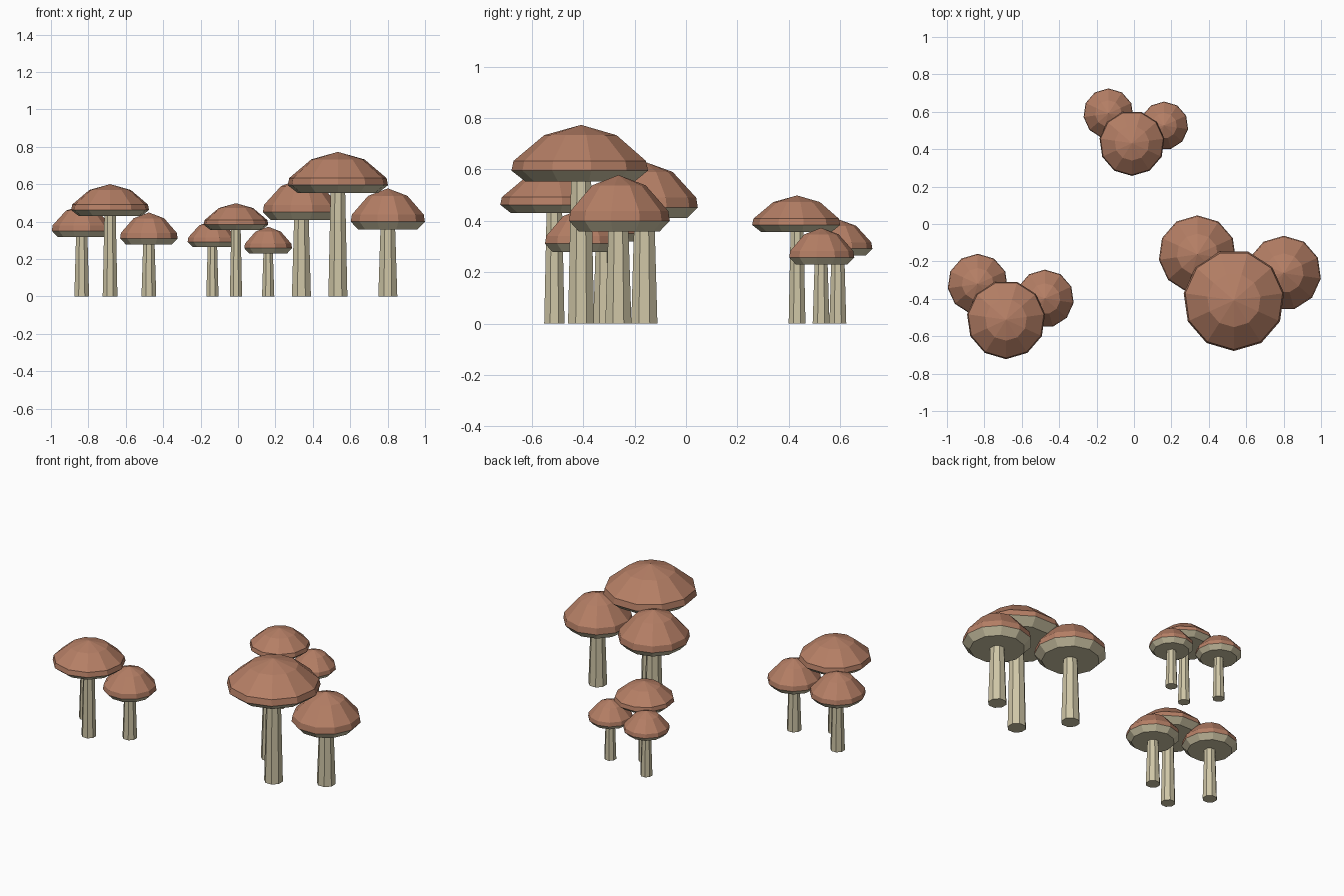
import bpy, bmesh
from math import sin, cos, pi

if "Cube" in bpy.data.objects:
    bpy.data.objects.remove(bpy.data.objects["Cube"])


def material(name, rgb):
    m = bpy.data.materials.new(name)
    m.diffuse_color = (*rgb, 1)
    m.use_nodes = True
    m.node_tree.nodes["Principled BSDF"].inputs["Base Color"].default_value = m.diffuse_color
    return m


BROWN = material("cap_brown", (0.46, 0.21, 0.13))
BEIGE = material("stem_beige", (0.62, 0.56, 0.38))


def lathe(name, profile, sides, start, loc, scale, mats, split=None):
    """Closed faceted solid from (radius, z) points; bands from index `split` on use mats[1]."""
    bm = bmesh.new()
    rings = []
    for r, z in profile:
        n = 1 if r == 0 else sides
        rings.append([bm.verts.new((r * cos(start + 2 * pi * i / sides),
                                    r * sin(start + 2 * pi * i / sides), z))
                      for i in range(n)])
    for k, (a, b) in enumerate(zip(rings, rings[1:])):
        for i in range(sides):
            j = (i + 1) % sides
            vs = [a[i % len(a)], a[j % len(a)], b[j % len(b)], b[i % len(b)]]
            f = bm.faces.new(list(dict.fromkeys(vs)))
            f.material_index = 1 if split is not None and k >= split else 0
    bmesh.ops.recalc_face_normals(bm, faces=bm.faces[:])
    me = bpy.data.meshes.new(name)
    bm.to_mesh(me)
    bm.free()
    for m in mats:
        me.materials.append(m)
    ob = bpy.data.objects.new(name, me)
    ob.location = loc
    ob.scale = (scale,) * 3
    bpy.context.collection.objects.link(ob)


def mushroom(tag, loc, s, radius, base, start):
    # tapered stem
    lathe(tag + "_stem", [(0, 0), (0.055, 0), (0.042, base + 0.02), (0, base + 0.02)],
          8, pi / 8, loc, s, [BEIGE])
    # domed cap with a turned-down rim and pale underside
    cap = [(0, 0.22), (0.53, 0.18), (0.97, 0.08), (1.0, 0.042), (0.8, 0.0), (0, 0.0)]
    lathe(tag + "_cap", [(r * radius, base + z) for r, z in cap],
          11, start, loc, s, [BROWN, BEIGE], split=3)


# one cluster: offset x, y, cap radius, cap base height, first corner angle
PARTS = [("tall", 0, 0, 0.271, 0.553, -pi / 2),
         ("middle", -0.195, 0.246, 0.208, 0.410, pi / 2),
         ("short", 0.267, 0.145, 0.200, 0.358, pi / 2)]

# clusters: position and scale
CLUSTERS = [("right", 0.534, -0.408, 1.0),
            ("left", -0.684, -0.512, 0.777),
            ("back", -0.011, 0.432, 0.645)]

for cname, cx, cy, s in CLUSTERS:
    for pname, dx, dy, radius, base, start in PARTS:
        mushroom(f"{cname}_{pname}", (cx + dx * s, cy + dy * s, 0), s, radius, base, start)
